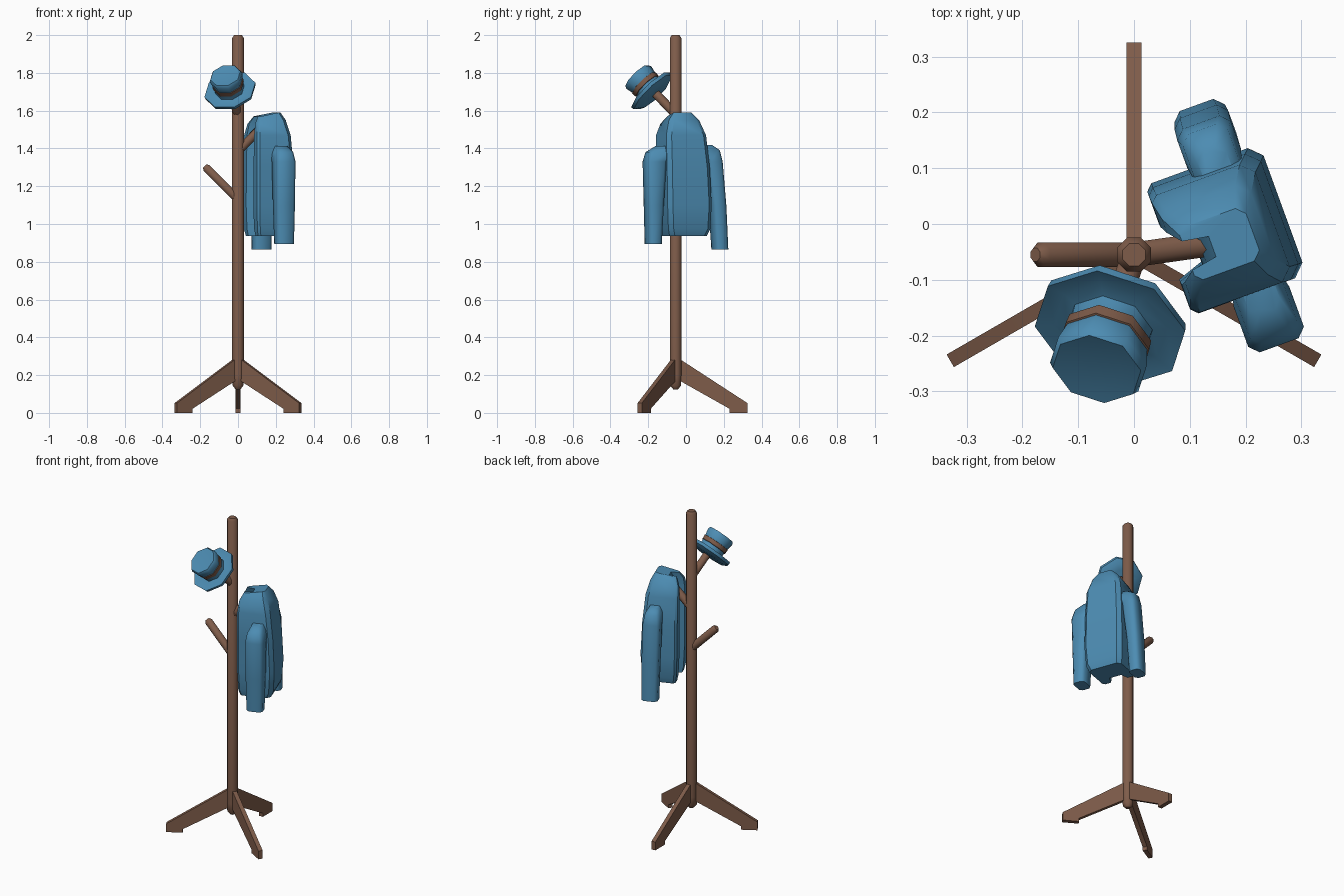
import bpy, bmesh
from math import sin, cos, pi, radians
from mathutils import Vector, Matrix

if "Cube" in bpy.data.objects:
    bpy.data.objects.remove(bpy.data.objects["Cube"])

def material(name, color):
    m = bpy.data.materials.new(name)
    m.diffuse_color = (*color, 1)
    m.use_nodes = True
    m.node_tree.nodes["Principled BSDF"].inputs["Base Color"].default_value = m.diffuse_color
    return m

WOOD = material("wood", (0.21, 0.107, 0.068))
CLOTH = material("cloth", (0.073, 0.263, 0.448))
CENTRE = Vector((0, -0.055, 0))

def loft(name, rings, mat, matrix=Matrix(), angle=35):
    """Skin a stack of equal-sized point rings and cap both ends."""
    bm = bmesh.new()
    loops = [[bm.verts.new(p) for p in ring] for ring in rings]
    n = len(rings[0])
    for a, b in zip(loops, loops[1:]):
        for i in range(n):
            j = (i + 1) % n
            bm.faces.new((a[i], a[j], b[j], b[i]))
    bm.faces.new(loops[0][::-1])
    bm.faces.new(loops[-1])
    bmesh.ops.recalc_face_normals(bm, faces=bm.faces)
    me = bpy.data.meshes.new(name)
    bm.to_mesh(me)
    bm.free()
    ob = bpy.data.objects.new(name, me)
    bpy.context.collection.objects.link(ob)
    ob.matrix_world = matrix
    me.materials.append(mat)
    bpy.context.view_layer.objects.active = ob
    ob.select_set(True)
    bpy.ops.object.shade_smooth_by_angle(angle=radians(angle))
    ob.select_set(False)
    return ob

def turned(name, profile, mat, matrix=Matrix(), sides=8):
    """Lathe a (radius, height) profile about local z."""
    rings = [[(r * cos(2 * pi * (i + .5) / sides), r * sin(2 * pi * (i + .5) / sides), h)
              for i in range(sides)] for r, h in profile]
    return loft(name, rings, mat, matrix, 50)

def along(start, direction):
    return Matrix.Translation(start) @ Vector(direction).to_track_quat('Z', 'Y').to_matrix().to_4x4()

# Pole
turned("pole", [(.014, .125), (.031, .145), (.033, .2), (.033, 1.985), (.022, 2.0)],
       WOOD, Matrix.Translation(CENTRE))

# Three splayed legs
leg_profile = [(.0, .29), (.022, .285), (.38, .052), (.38, 0), (.285, 0), (.285, .022), (.022, .17), (0, .17)]
for k, az in enumerate((90, 210, 330)):
    loft(f"leg_{k + 1}", [[(r, y, z) for r, z in leg_profile] for y in (-.013, .013)], WOOD,
         Matrix.Translation(CENTRE) @ Matrix.Rotation(radians(az), 4, 'Z'))

# Branch pegs: height, azimuth, length
for name, z, az, length in (("low_peg", 1.13, 180, .25), ("coat_peg", 1.385, 8, .25), ("hat_peg", 1.58, 252, .18)):
    a = radians(az)
    turned(name, [(.024, 0), (.024, length - .015), (.013, length)], WOOD,
           along(CENTRE + Vector((0, 0, z)), (cos(a), sin(a), 1)))

# Hat tilted on its peg
a = radians(252)
hat = along((-.04, -.178, 1.70), (cos(a), sin(a), 1))
turned("hat_brim", [(.07, -.022), (.105, -.02), (.137, -.004), (.14, .014), (.105, .008), (.078, .014)], CLOTH, hat)
turned("hat_crown", [(.08, 0), (.078, .03), (.082, .07), (.09, .108), (.082, .122), (.05, .118)], CLOTH, hat)
turned("hat_band", [(.079, .04), (.083, .042), (.085, .066), (.08, .068)], WOOD, hat)

# Coat body: notched solid, open toward the pole
coat = Matrix.Rotation(radians(20), 4, 'Z')

def coat_ring(z, front, back, vc, h):
    c = min(.022, h * .3)
    w = min(.055, h * .55)
    plan = [(front + .012, h), (back - c, h), (back, h - c), (back, c - h), (back - c, -h), (front + .012, -h),
            (front, .012 - h), (front, -w), (front + .048, -w * .7), (front + .048, w * .7),
            (front, w), (front, h - .012)]
    return [(u, vc + v, z - (.02 if z > 1.5 and u < .13 else 0)) for u, v in plan]

body = [(.937, .055, .235, -.065, .105), (.975, .047, .252, -.065, .118), (1.1, .042, .26, -.066, .124),
        (1.3, .042, .252, -.07, .12), (1.47, .043, .236, -.077, .112), (1.55, .05, .216, -.082, .085),
        (1.59, .07, .195, -.086, .05)]
loft("coat_body", [coat_ring(*s) for s in body], CLOTH, coat, 40)

# Sleeves: z, u range, v range
def sleeve(name, sections):
    rings = []
    for z, u0, u1, v0, v1 in sections:
        c = .016
        rings.append([(u0 + c, v0, z), (u1 - c, v0, z), (u1, v0 + c, z), (u1, v1 - c, z),
                      (u1 - c, v1, z), (u0 + c, v1, z), (u0, v1 - c, z), (u0, v0 + c, z)])
    loft(name, rings, CLOTH, coat, 50)

sleeve("front_sleeve", [(.895, .122, .218, -.283, -.21), (1.1, .118, .222, -.287, -.2),
                        (1.33, .117, .223, -.293, -.185), (1.38, .125, .215, -.28, -.15),
                        (1.412, .14, .2, -.23, -.12)])
sleeve("back_sleeve", [(.865, .13, .226, .09, .162), (1.1, .126, .228, .074, .15),
                       (1.33, .124, .226, .045, .13), (1.39, .13, .216, .01, .118),
                       (1.418, .145, .2, -.02, .08)])
